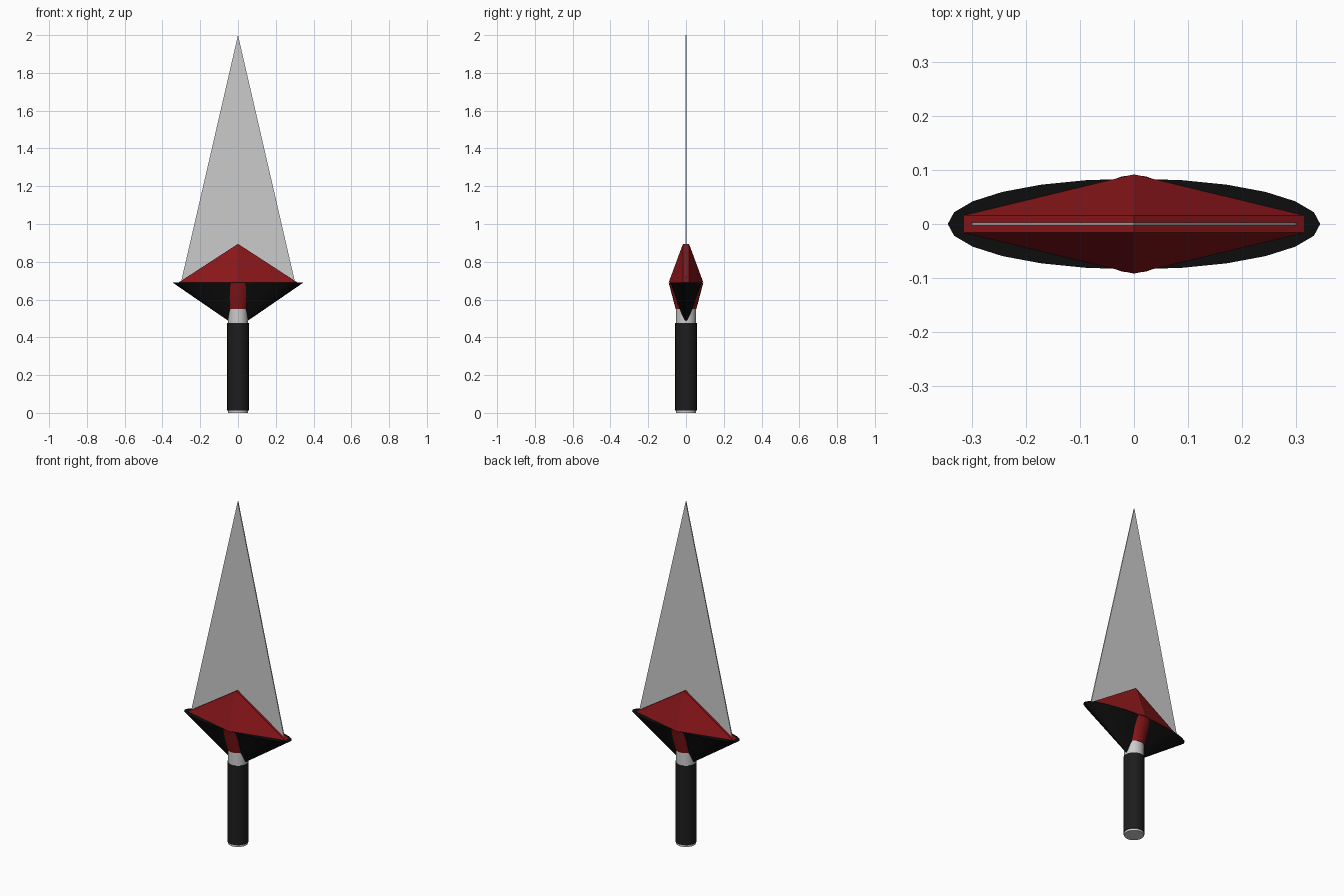
import bpy
import bmesh
import math

if "Cube" in bpy.data.objects:
    bpy.data.objects.remove(bpy.data.objects["Cube"])


def material(name, rgb):
    m = bpy.data.materials.new(name)
    m.diffuse_color = (*rgb, 1)
    m.use_nodes = True
    m.node_tree.nodes["Principled BSDF"].inputs["Base Color"].default_value = m.diffuse_color
    return m


RED = material("red", (0.25, 0.008, 0.01))
BLACK = material("black", (0.004, 0.004, 0.004))
DARK = material("dark_grip", (0.012, 0.012, 0.012))


def hull(name, points, mat=None):
    """Flat-faced solid spanning the given points."""
    bm = bmesh.new()
    for p in points:
        bm.verts.new(p)
    bmesh.ops.convex_hull(bm, input=bm.verts[:])
    bmesh.ops.dissolve_limit(bm, angle_limit=0.01, verts=bm.verts[:], edges=bm.edges[:])
    bmesh.ops.recalc_face_normals(bm, faces=bm.faces[:])
    mesh = bpy.data.meshes.new(name)
    bm.to_mesh(mesh)
    bm.free()
    obj = bpy.data.objects.new(name, mesh)
    bpy.context.collection.objects.link(obj)
    if mat:
        mesh.materials.append(mat)
    return obj


def cone(name, z0, z1, r0, r1, mat=None, sides=24, y_scale=1.0):
    """Cylinder or cone between two heights, optionally squashed in y."""
    bpy.ops.mesh.primitive_cone_add(vertices=sides, radius1=r0, radius2=r1,
                                    depth=z1 - z0, location=(0, 0, (z0 + z1) / 2))
    obj = bpy.context.object
    obj.name = name
    obj.scale.y = y_scale
    bpy.ops.object.transform_apply(location=False, rotation=False, scale=True)
    bpy.ops.object.shade_smooth_by_angle(angle=math.radians(30))
    if mat:
        obj.data.materials.append(mat)
    return obj


# Thin triangular blade
hull("blade", [(x, y, z) for y in (-0.003, 0.003)
               for x, z in ((-0.3, 0.7), (0.3, 0.7), (0, 2.0))])

# Red cap: sloping ridge strip with a bulging middle
hull("guard_cap",
     [(x, y, z) for y in (-0.016, 0.016)
      for x, z in ((-0.315, 0.69), (0.315, 0.69), (0, 0.895))]
     + [(0, -0.092, 0.69), (0, 0.092, 0.69)], RED)

# Black elliptical guard tapering down to the grip
cone("guard", 0.455, 0.689, 0.004, 0.345, BLACK, y_scale=0.084 / 0.345)

# Red neck flaring through the guard
cone("neck", 0.55, 0.687, 0.055, 0.091, RED)

# Grey core showing as the collar above and the butt below the grip
cone("core", 0.0, 0.55, 0.053, 0.053)

# Dark grip
cone("grip", 0.012, 0.475, 0.057, 0.057, DARK)
